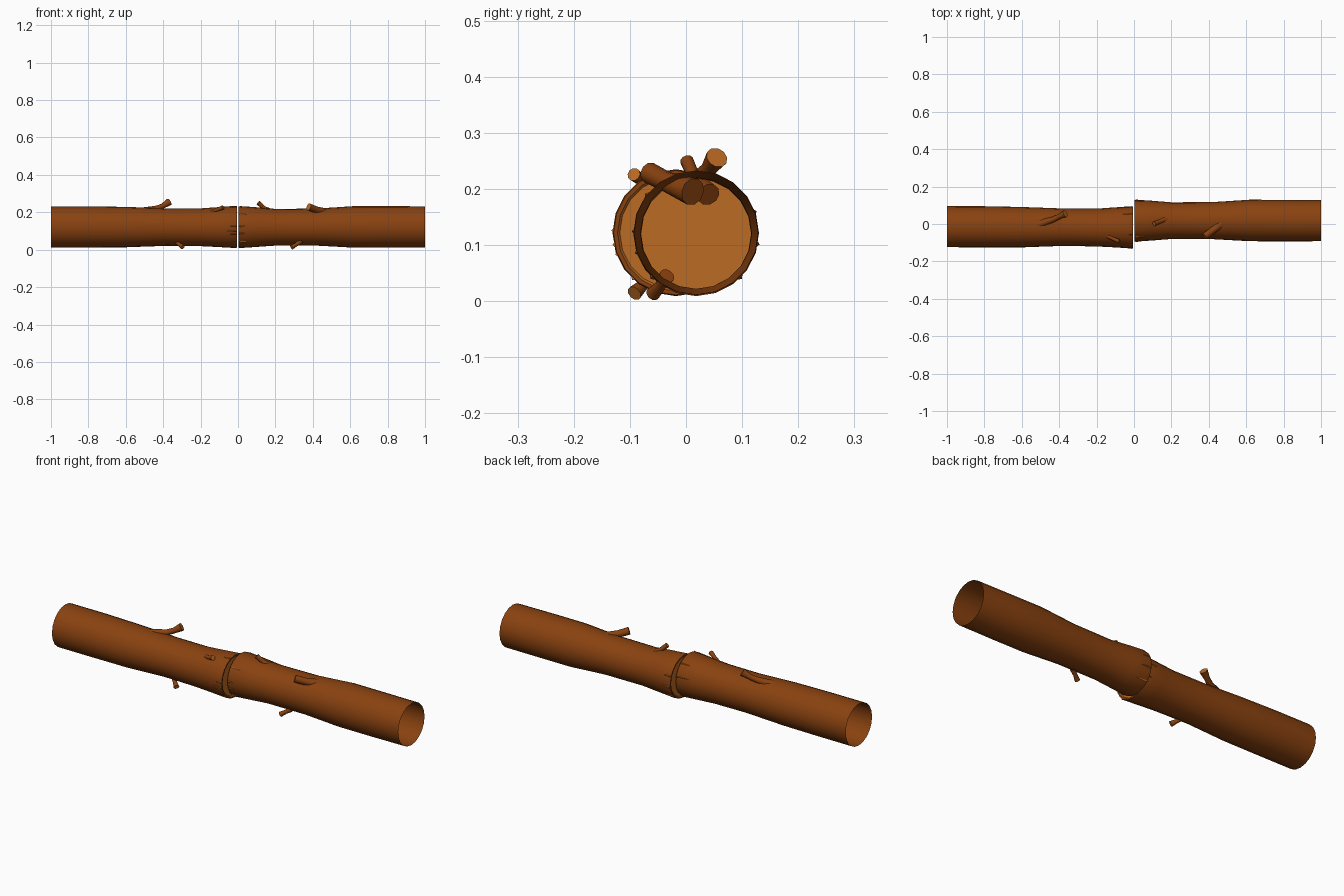
import bpy, bmesh, math
from mathutils import Vector

if "Cube" in bpy.data.objects:
    bpy.data.objects.remove(bpy.data.objects["Cube"])

SIDES = 20


def material(name, rgb):
    m = bpy.data.materials.new(name)
    m.diffuse_color = (*rgb, 1)
    m.use_nodes = True
    m.node_tree.nodes["Principled BSDF"].inputs["Base Color"].default_value = m.diffuse_color
    return m


BARK = material("bark brown", (0.25, 0.054, 0.005))
WOOD = material("cut wood", (0.50, 0.145, 0.017))


def finish(name, bm, normals=True):
    if normals:
        bmesh.ops.recalc_face_normals(bm, faces=bm.faces)
    me = bpy.data.meshes.new(name)
    bm.to_mesh(me)
    bm.free()
    me.materials.append(BARK)
    me.materials.append(WOOD)
    ob = bpy.data.objects.new(name, me)
    bpy.context.collection.objects.link(ob)
    bpy.ops.object.select_all(action='DESELECT')
    ob.select_set(True)
    bpy.context.view_layer.objects.active = ob
    bpy.ops.object.shade_smooth_by_angle(angle=math.radians(40))
    return ob


def bridge(bm, a, b, mat=0):
    n = len(a)
    for i in range(n):
        j = (i + 1) % n
        bm.faces.new((a[i], a[j], b[j], b[i])).material_index = mat


def log(name, rings):
    """Hollow trunk, open at the first ring, closed by cut wood at the last.
    Each ring is x, centre y, centre z, radius."""
    bm = bmesh.new()
    loops = []
    for x, y, z, r in rings:
        loops.append([bm.verts.new((x, y + r * math.cos(t), z + r * math.sin(t)))
                      for t in (2 * math.pi * i / SIDES for i in range(SIDES))])
    for k in range(len(loops) - 1):
        bridge(bm, loops[k], loops[k + 1], 1 if k == len(loops) - 2 else 0)
    bm.faces.new(loops[-1]).material_index = 1
    return finish(name, bm)


def branch(name, points, radii, sides=10):
    """Bent twig stub with a cut wood tip."""
    pts = [Vector(p) for p in points]
    bm = bmesh.new()
    loops = []
    for i, (p, r) in enumerate(zip(pts, radii)):
        d = (pts[min(i + 1, len(pts) - 1)] - pts[max(i - 1, 0)]).normalized()
        u = d.cross(Vector((0, 0, 1))).normalized()
        v = d.cross(u)
        loops.append([bm.verts.new(p + r * (u * math.cos(t) + v * math.sin(t)))
                      for t in (2 * math.pi * k / sides for k in range(sides))])
    for a, b in zip(loops, loops[1:]):
        bridge(bm, a, b)
    bm.faces.new(loops[0])
    bm.faces.new(loops[-1]).material_index = 1
    return finish(name, bm)


def splinters(name, side, cy, cz, items):
    """Thin wedges of torn wood running back from the broken end."""
    bm = bmesh.new()

    def at(x, deg, r):
        t = math.radians(deg)
        return bm.verts.new((x, cy + r * math.cos(t), cz + r * math.sin(t)))

    for deg, length, half in items:
        x0, x1 = side * 0.008, side * length
        a, b = at(x0, deg - half, 0.110), at(x0, deg + half, 0.110)
        c = at(x0, deg, 0.115)
        tip = at(x1, deg, 0.1125 - 0.07 * (length - 0.01))
        for f in ((a, b, c), (a, c, tip), (c, b, tip), (b, a, tip)):
            bm.faces.new(f).material_index = 1
    return finish(name, bm)


# Two trunk halves, slightly out of line, with a lip around the broken ends
log("left_log", [
    (-1.0, -0.014, 0.122, 0.110), (-0.8, -0.015, 0.122, 0.110),
    (-0.6, -0.017, 0.121, 0.108), (-0.38, -0.017, 0.121, 0.100),
    (-0.2, -0.019, 0.120, 0.101), (-0.1, -0.018, 0.121, 0.107),
    (-0.014, -0.018, 0.122, 0.113), (-0.005, -0.018, 0.122, 0.111),
    (-0.005, -0.018, 0.122, 0.104), (-0.010, -0.018, 0.122, 0.100)])
log("right_log", [
    (1.0, 0.018, 0.122, 0.110), (0.8, 0.018, 0.122, 0.111),
    (0.62, 0.019, 0.122, 0.111), (0.42, 0.018, 0.121, 0.099),
    (0.2, 0.018, 0.120, 0.098), (0.1, 0.018, 0.121, 0.106),
    (0.014, 0.018, 0.121, 0.112), (0.002, 0.018, 0.121, 0.110),
    (0.002, 0.018, 0.121, 0.104), (0.006, 0.018, 0.121, 0.100)])

# Stubs of broken branches
branch("left_top_branch",
       [(-0.53, -0.01, 0.200), (-0.43, 0.025, 0.222), (-0.40, 0.04, 0.235),
        (-0.367, 0.055, 0.256)], [0.024, 0.015, 0.014, 0.020])
branch("left_front_branch",
       [(-0.18, -0.045, 0.19), (-0.115, -0.078, 0.213), (-0.08, -0.093, 0.226)],
       [0.015, 0.009, 0.012])
branch("right_top_branch",
       [(0.20, 0.04, 0.19), (0.14, 0.014, 0.222), (0.108, 0.001, 0.251)],
       [0.021, 0.011, 0.012])
branch("right_front_branch",
       [(0.48, 0.012, 0.195), (0.42, -0.035, 0.213), (0.378, -0.066, 0.229)],
       [0.025, 0.018, 0.019])
branch("left_lower_branch",
       [(-0.34, -0.055, 0.05), (-0.315, -0.076, 0.029), (-0.295, -0.092, 0.014)],
       [0.013, 0.010, 0.014])
branch("right_lower_branch",
       [(0.335, -0.034, 0.045), (0.31, -0.046, 0.027), (0.287, -0.059, 0.013)],
       [0.014, 0.010, 0.013])

# Torn wood around the break: angle, length, half width
splinters("left_splinters", -1, -0.018, 0.122,
          [(200, 0.11, 3), (191, 0.06, 3), (178, 0.05, 3), (227, 0.06, 3),
           (110, 0.05, 3), (50, 0.06, 3), (15, 0.08, 3), (340, 0.05, 3)])
splinters("right_splinters", 1, 0.018, 0.121,
          [(142, 0.06, 4), (178, 0.04, 3), (198, 0.045, 3), (225, 0.06, 4),
           (315, 0.07, 4), (20, 0.05, 3), (350, 0.06, 3)])
